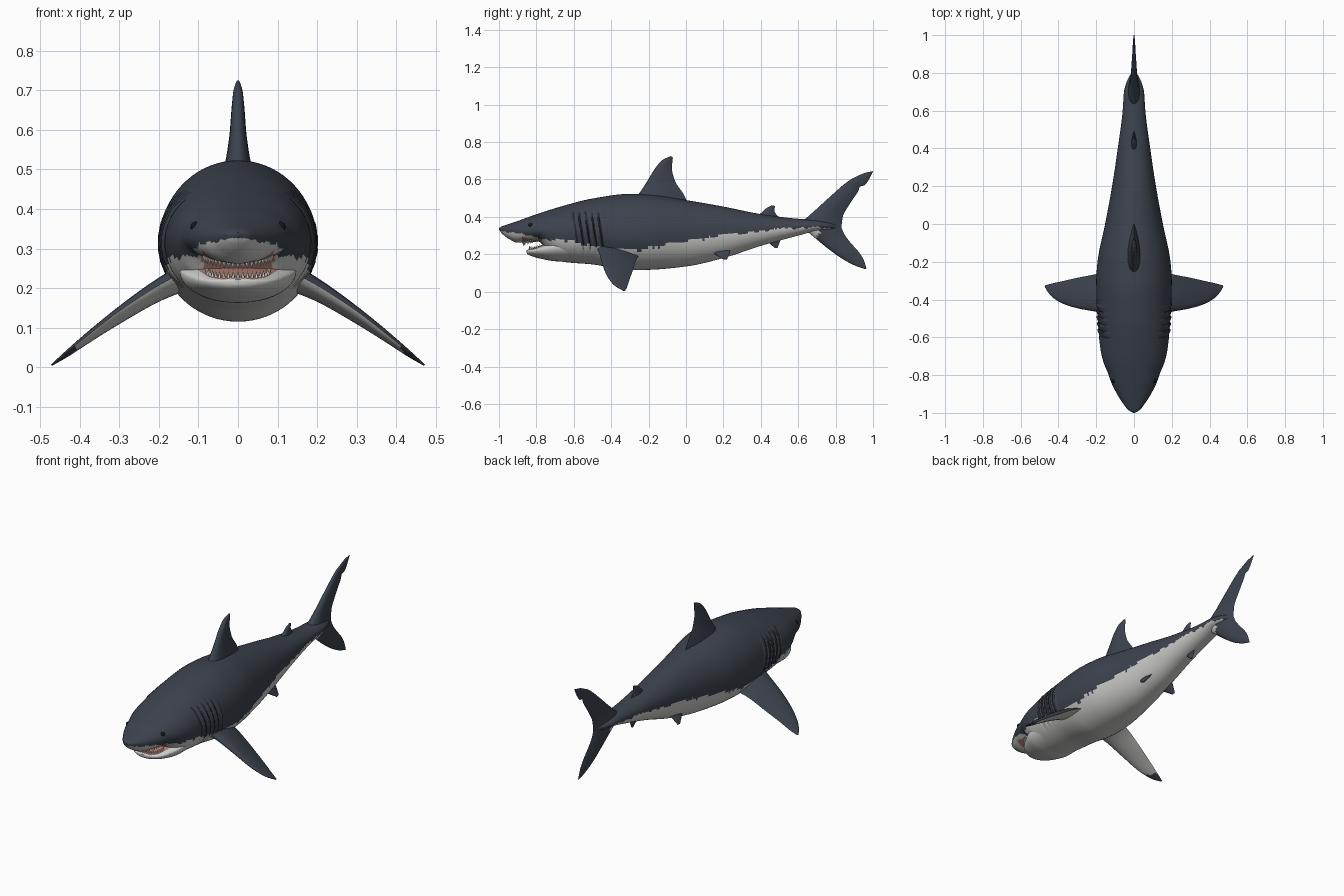
import bpy, bmesh, math
from mathutils import Vector, Matrix, noise

cube = bpy.data.objects.get("Cube")
if cube:
    bpy.data.objects.remove(cube)


def make_material(name, rgb):
    mat = bpy.data.materials.new(name)
    mat.use_nodes = True
    mat.diffuse_color = (*rgb, 1)
    bsdf = mat.node_tree.nodes["Principled BSDF"]
    bsdf.inputs["Base Color"].default_value = (*rgb, 1)
    bsdf.inputs["Roughness"].default_value = 0.6
    return mat


MATERIALS = [
    make_material("slate back", (0.045, 0.055, 0.075)),
    make_material("pale belly", (0.6, 0.6, 0.59)),
    make_material("gum pink", (0.42, 0.2, 0.17)),
    make_material("tooth ivory", (0.75, 0.72, 0.66)),
    make_material("eye black", (0.008, 0.008, 0.01)),
    make_material("gill slit", (0.02, 0.02, 0.026)),
]
SLATE, BELLY, GUM, TOOTH, EYE, SLIT = range(len(MATERIALS))


def curve(rows, key):
    """Smooth, overshoot-free interpolation of rows whose first entry is the key."""
    key = min(max(key, rows[0][0]), rows[-1][0])
    i = max(k for k in range(len(rows) - 1) if rows[k][0] <= key)
    step = rows[i + 1][0] - rows[i][0]
    t = (key - rows[i][0]) / step

    def slope(k, c):
        return (rows[k + 1][c] - rows[k][c]) / (rows[k + 1][0] - rows[k][0])

    def tangent(k, c):
        if k == 0 or k == len(rows) - 1:
            return slope(min(k, len(rows) - 2), c)
        a, b = slope(k - 1, c), slope(k, c)
        return 2 * a * b / (a + b) if a * b > 0 else 0

    out = []
    for c in range(1, len(rows[0])):
        p, q = rows[i][c], rows[i + 1][c]
        m, n = tangent(i, c) * step, tangent(i + 1, c) * step
        s = t * t * (3 - 2 * t)
        out.append(p + (q - p) * s + m * t * (1 - t) ** 2 - n * t * t * (1 - t))
    return out


def finish(name, bm, colour):
    bmesh.ops.recalc_face_normals(bm, faces=bm.faces)
    for f in bm.faces:
        f.material_index = colour(f.calc_center_median(), f.normal)
    mesh = bpy.data.meshes.new(name)
    bm.to_mesh(mesh)
    bm.free()
    for mat in MATERIALS:
        mesh.materials.append(mat)
    obj = bpy.data.objects.new(name, mesh)
    bpy.context.collection.objects.link(obj)
    bpy.ops.object.select_all(action="DESELECT")
    obj.select_set(True)
    bpy.context.view_layer.objects.active = obj
    bpy.ops.object.shade_smooth_by_angle(angle=math.radians(50))
    return obj


def loft(name, rings, colour):
    bm = bmesh.new()
    loops = [[bm.verts.new(p) for p in ring] for ring in rings]
    n = len(loops[0])
    for a, b in zip(loops, loops[1:]):
        for i in range(n):
            j = (i + 1) % n
            bm.faces.new((a[i], a[j], b[j], b[i]))
    bm.faces.new(loops[0])
    bm.faces.new(loops[-1])
    return finish(name, bm, colour)


# Body: y, half width, top, bottom, height of widest point
BODY = [
    (-1.0, 0.004, 0.34, 0.332, 0.336), (-0.985, 0.03, 0.349, 0.312, 0.334),
    (-0.95, 0.058, 0.361, 0.284, 0.33), (-0.9, 0.09, 0.378, 0.262, 0.327),
    (-0.84, 0.12, 0.4, 0.262, 0.328), (-0.79, 0.138, 0.417, 0.268, 0.328),
    (-0.73, 0.162, 0.437, 0.2, 0.325), (-0.66, 0.178, 0.458, 0.16, 0.32),
    (-0.5, 0.193, 0.498, 0.146, 0.315), (-0.3, 0.2, 0.523, 0.115, 0.312),
    (-0.2, 0.193, 0.52, 0.117, 0.31), (0.0, 0.153, 0.49, 0.135, 0.31),
    (0.2, 0.116, 0.455, 0.18, 0.32), (0.4, 0.086, 0.415, 0.245, 0.335),
    (0.6, 0.06, 0.39, 0.3, 0.347), (0.7, 0.053, 0.384, 0.325, 0.354),
    (0.75, 0.04, 0.375, 0.33, 0.353), (0.81, 0.008, 0.36, 0.335, 0.35),
]
# Height where the dark back meets the pale belly
TIDE = [
    (-1.0, 0.325), (-0.85, 0.303), (-0.76, 0.28), (-0.62, 0.275), (-0.54, 0.25),
    (-0.45, 0.235), (-0.25, 0.225), (-0.1, 0.255), (0.05, 0.277), (0.2, 0.302),
    (0.4, 0.322), (0.55, 0.34), (0.7, 0.342), (0.81, 0.335),
]
GILL_START, GILL_STEP, GILLS = -0.61, 0.034, 5


def gill_phase(y, z):
    """Returns slit phase, and strength that fades at the ends of the slits."""
    u = (y - GILL_START - (0.43 - z) * 0.15) / GILL_STEP
    fade = min(1, max(0, (z - 0.2) / 0.04)) * min(1, max(0, (0.45 - z) / 0.05))
    return u % 1, fade if 0 <= u <= GILLS else 0


def oval(rows, y, angle):
    a, top, bottom, mid = curve(rows, y)
    s = math.sin(angle)
    return Vector((a * math.cos(angle), y, mid + s * ((top - mid) if s > 0 else (mid - bottom))))


def body_point(y, angle):
    p = oval(BODY, y, angle)
    phase, fade = gill_phase(y, p.z)
    p.x *= 1 + fade * (0.06 * phase - 0.025)
    return p


def body_colour(c, n):
    if n.z < -0.5 and -0.875 < c.y < -0.74 and abs(c.x) < 0.09 and c.z > 0.22:
        return GUM
    ragged = 0.014 * noise.noise(Vector((c.y * 18, 3, 0))) + 0.008 * noise.noise(Vector((c.y * 60, 7, c.z * 30)))
    if c.z < curve(TIDE, c.y)[0] + ragged:
        return BELLY
    phase, fade = gill_phase(c.y, c.z)
    return SLIT if fade > 0.5 and phase < 0.27 else SLATE


def oval_rings(point, start, end, count, sides):
    for i in range(count + 1):
        y = start + (end - start) * (i / count) ** 1.15
        yield [point(y, math.tau * k / sides) for k in range(sides)]


loft("body", oval_rings(body_point, -1.0, 0.81, 380, 72), body_colour)

# Lower jaw with a gum-coloured floor
JAW = [
    (-0.853, 0.012, 0.222, 0.208, 0.216), (-0.845, 0.045, 0.225, 0.199, 0.216),
    (-0.82, 0.083, 0.231, 0.188, 0.218), (-0.77, 0.118, 0.25, 0.175, 0.226),
    (-0.7, 0.146, 0.268, 0.163, 0.24), (-0.62, 0.15, 0.27, 0.16, 0.25),
]


def jaw_colour(c, n):
    inside = abs(c.x) < 0.8 * curve(JAW, c.y)[0] and c.y > -0.846
    return GUM if n.z > 0.5 and inside else BELLY


loft("lower_jaw", oval_rings(lambda y, a: oval(JAW, y, a), -0.853, -0.62, 40, 48), jaw_colour)


# Teeth: two curved rows of small cones
def height_at(rows, x, y, up):
    a = curve(rows, y)[0]
    angle = math.acos(max(-1, min(1, x / a)))
    return oval(rows, y, angle if up else -angle).z


def teeth(name, rows, width, front, back, up, count):
    bm = bmesh.new()
    for i in range(count):
        a = math.radians(-80 + 160 * i / (count - 1))
        x, y = width * math.sin(a), back + (front - back) * math.cos(a)
        z = height_at(rows, x, y, up) + (0.006 if up else -0.007)
        turn = Matrix.Identity(4) if up else Matrix.Rotation(math.pi, 4, "X")
        bmesh.ops.create_cone(bm, segments=5, radius1=0.006, radius2=0, depth=0.022,
                              cap_ends=True, matrix=Matrix.Translation((x, y, z)) @ turn)
    finish(name, bm, lambda c, n: TOOTH)


teeth("upper_teeth", BODY, 0.086, -0.87, -0.78, False, 21)
teeth("lower_teeth", JAW, 0.08, -0.838, -0.77, True, 19)

# Eyes
for side, label in ((1, "left"), (-1, "right")):
    bm = bmesh.new()
    bmesh.ops.create_uvsphere(bm, u_segments=20, v_segments=12, radius=0.013,
                              matrix=Matrix.Translation((side * 0.107, -0.83, 0.355)))
    finish(label + "_eye", bm, lambda c, n: EYE)


# Fins: rows of leading point, trailing point and half thickness, root to tip
def fin(name, rows, normal, colour=lambda c, n: SLATE, side=1, steps=6, chord=10):
    keyed = [(k, *row) for k, row in enumerate(rows)]
    normal = Vector(normal).normalized()
    ts = [(1 - math.cos(math.pi * k / chord)) / 2 for k in range(chord + 1)]
    loop = [(t, 1) for t in ts] + [(t, -1) for t in ts[-2:0:-1]]
    rings = []
    for i in range(steps * (len(rows) - 1) + 1):
        v = curve(keyed, i / steps)
        lead, trail, thick = Vector(v[:3]), Vector(v[3:6]), v[6]
        ring = [lead.lerp(trail, t) + normal * s * thick * 2.6 * math.sqrt(t) * (1 - t) for t, s in loop]
        rings.append([Vector((p.x * side, p.y, p.z)) for p in ring])
    loft(name, rings, colour)


def centre_fin(name, rows, colour=lambda c, n: SLATE):
    fin(name, [(0, a, b, 0, c, d, t) for a, b, c, d, t in rows], (1, 0, 0), colour)


centre_fin("dorsal_fin", [
    (-0.31, 0.46, 0.02, 0.455, 0.046), (-0.25, 0.527, -0.012, 0.52, 0.031),
    (-0.205, 0.595, -0.058, 0.59, 0.021), (-0.165, 0.66, -0.075, 0.655, 0.016),
    (-0.125, 0.705, -0.073, 0.695, 0.011), (-0.08, 0.725, -0.07, 0.718, 0.004)])
centre_fin("second_dorsal_fin", [
    (0.36, 0.39, 0.52, 0.38, 0.018), (0.4, 0.42, 0.485, 0.41, 0.013),
    (0.435, 0.45, 0.472, 0.435, 0.008), (0.46, 0.462, 0.476, 0.458, 0.003)])
centre_fin("anal_fin", [
    (0.42, 0.29, 0.515, 0.295, 0.014), (0.445, 0.262, 0.5, 0.262, 0.009),
    (0.475, 0.232, 0.49, 0.235, 0.003)])
centre_fin("upper_tail_lobe", [
    (0.61, 0.365, 0.83, 0.335, 0.035), (0.69, 0.435, 0.838, 0.4, 0.022),
    (0.77, 0.508, 0.873, 0.465, 0.016), (0.85, 0.578, 0.922, 0.54, 0.011),
    (0.89, 0.606, 0.93, 0.562, 0.009), (0.9, 0.61, 0.952, 0.568, 0.008),
    (0.95, 0.633, 0.978, 0.6, 0.006), (1.0, 0.645, 0.997, 0.638, 0.002)])
centre_fin("lower_tail_lobe", [
    (0.62, 0.345, 0.83, 0.345, 0.03), (0.69, 0.287, 0.845, 0.31, 0.02),
    (0.77, 0.222, 0.88, 0.262, 0.014), (0.85, 0.167, 0.923, 0.213, 0.01),
    (0.92, 0.133, 0.95, 0.17, 0.006), (0.962, 0.12, 0.965, 0.125, 0.002)],
    lambda c, n: BELLY if c.y + 0.3 * (0.33 - c.z) < 0.715 and c.z < 0.335 else SLATE)


def pectoral_colour(c, n):
    return BELLY if n.z < 0 and abs(c.x) < 0.415 + 0.02 * noise.noise(c * 40) else SLATE


for side, label in ((1, "left"), (-1, "right")):
    fin(label + "_pectoral_fin", [
        (0.12, -0.485, 0.25, 0.12, -0.245, 0.205, 0.032),
        (0.2, -0.465, 0.207, 0.2, -0.265, 0.172, 0.024),
        (0.3, -0.446, 0.142, 0.3, -0.285, 0.112, 0.016),
        (0.38, -0.42, 0.08, 0.38, -0.303, 0.062, 0.011),
        (0.44, -0.38, 0.032, 0.435, -0.315, 0.025, 0.006),
        (0.472, -0.335, 0.005, 0.47, -0.325, 0.005, 0.002)],
        (0.6, 0, 0.78), pectoral_colour, side)
    fin(label + "_pelvic_fin", [
        (0.055, 0.1, 0.245, 0.055, 0.24, 0.24, 0.014),
        (0.08, 0.15, 0.205, 0.08, 0.232, 0.205, 0.009),
        (0.102, 0.2, 0.172, 0.102, 0.22, 0.174, 0.003)],
        (0.85, 0, 0.5), side=side)
